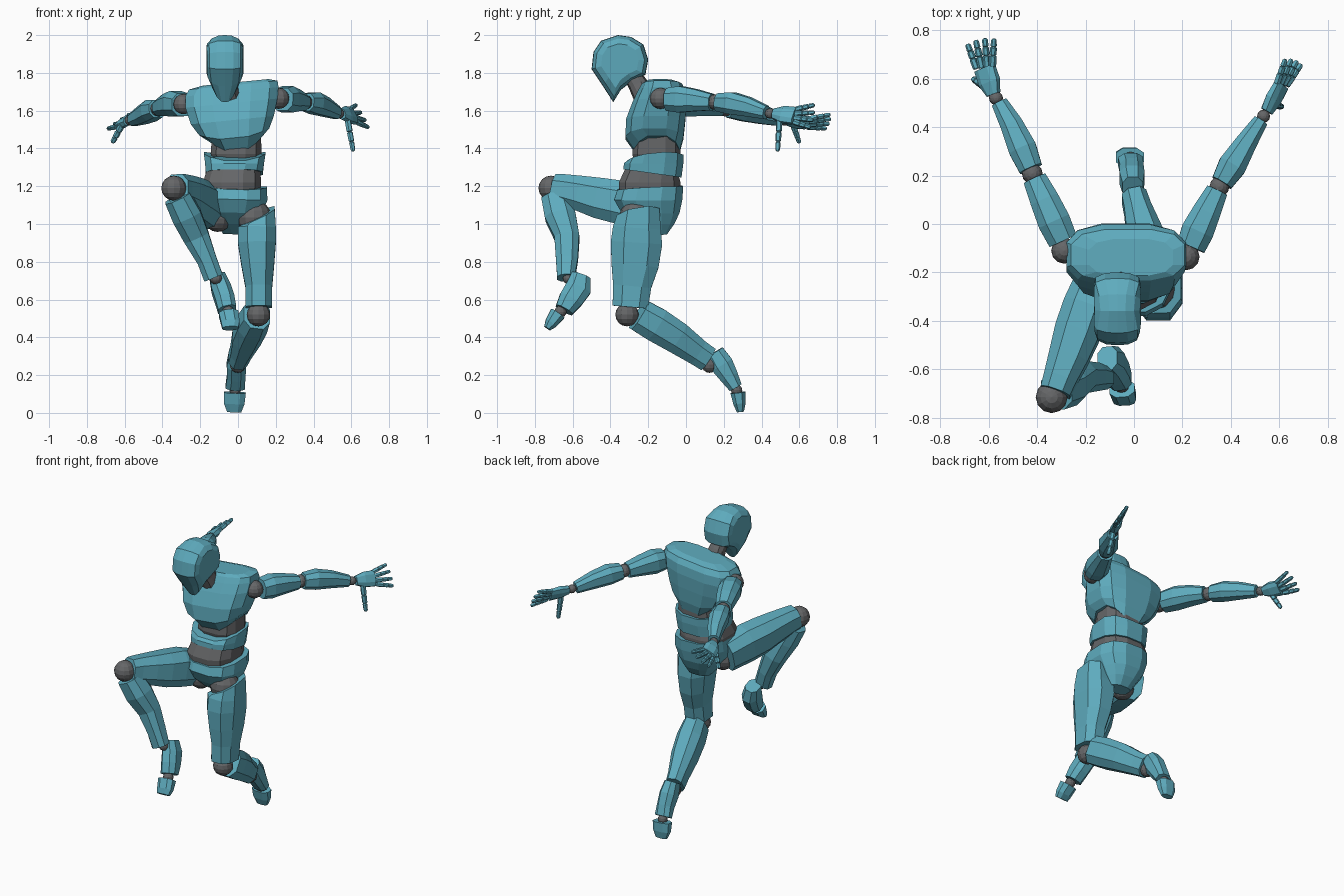
import bpy, bmesh, math
from mathutils import Vector as V


def material(name, rgb):
    m = bpy.data.materials.new(name)
    m.diffuse_color = (*rgb, 1)
    return m


TEAL = material("teal_shell", (0.113, 0.41, 0.515))
GRAY = material("gray_joint", (0.13, 0.133, 0.138))


def skin(name, rings, mat):
    """Bridge equal-sized point rings into a closed flat-shaded shell."""
    bm = bmesh.new()
    vs = [[bm.verts.new(p) for p in r] for r in rings]
    n = len(vs[0])
    for a, b in zip(vs, vs[1:]):
        for i in range(n):
            j = (i + 1) % n
            bm.faces.new((a[i], a[j], b[j], b[i]))
    bm.faces.new(vs[0][::-1])
    bm.faces.new(vs[-1])
    bmesh.ops.recalc_face_normals(bm, faces=bm.faces)
    me = bpy.data.meshes.new(name)
    bm.to_mesh(me)
    bm.free()
    me.materials.append(mat)
    ob = bpy.data.objects.new(name, me)
    bpy.context.collection.objects.link(ob)
    return ob


def oval(c, u, v, n=8, power=0.8):
    """Slightly boxy oval around c with half axes u and v."""
    pts = []
    for i in range(n):
        a = 2 * math.pi * (i + 0.5) / n
        x, y = math.cos(a), math.sin(a)
        pts.append(c + u * math.copysign(abs(x) ** power, x)
                   + v * math.copysign(abs(y) ** power, y))
    return pts


def limb(name, rows, side, mat=TEAL, n=8, cap=(0, 0, 0)):
    """Rows are (x, y, z, half width along side, half depth); cap slants the first ring."""
    ps = [V(r[:3]) for r in rows]
    axis = (ps[-1] - ps[0]).normalized()
    rings = []
    for i, r in enumerate(rows):
        d = (ps[min(i + 1, len(ps) - 1)] - ps[max(i - 1, 0)]).normalized()
        d = (d + axis).normalized()
        s = V(side)
        s = (s - d * s.dot(d)).normalized()
        rings.append(oval(ps[i], s * r[3], d.cross(s) * r[4], n))
    rings[0] = [p + axis * V(cap).dot(p - ps[0]) for p in rings[0]]
    return skin(name, rings, mat)


def trunk(name, rows, mat=TEAL, lean=0.0, power=0.75):
    """Rows are (z, x0, x1, y0, y1, arch, pitch); lean and pitch tilt, arch lifts the flanks."""
    rings = []
    for z, x0, x1, y0, y1, arch, pitch in rows:
        cx, hx, hy = (x0 + x1) / 2, (x1 - x0) / 2, (y1 - y0) / 2
        ring = oval(V((cx, (y0 + y1) / 2, z)), V((hx, 0, hx * lean)),
                    V((0, hy, hy * pitch)), 12, power)
        rings.append([p + V((0, 0, arch * ((p.x - cx) / hx) ** 2)) for p in ring])
    return skin(name, rings, mat)


def ball(name, c, r):
    bm = bmesh.new()
    bmesh.ops.create_uvsphere(bm, u_segments=12, v_segments=8, radius=r)
    me = bpy.data.meshes.new(name)
    bm.to_mesh(me)
    bm.free()
    me.materials.append(GRAY)
    ob = bpy.data.objects.new(name, me)
    ob.location = c
    bpy.context.collection.objects.link(ob)


# Head: side profile swept across the width, narrowed at the chin, crown and face
profile = [(-.36, 2.0), (-.45, 1.97), (-.49, 1.91), (-.5, 1.82), (-.44, 1.73), (-.385, 1.645),
           (-.345, 1.71), (-.28, 1.76), (-.215, 1.79), (-.2, 1.87), (-.225, 1.95), (-.29, 1.99)]
slices = [(-.097, .66), (-.09, .87), (-.05, .985), (0, 1), (.05, .985), (.09, .87), (.097, .66)]


def head_point(x, s, y, z):
    y, z = -.35 + (y + .35) * s, 1.865 + (z - 1.865) * s
    f = 1 - .62 * max(0, min(1, (1.79 - z) / .14)) - .35 * max(0, (z - 1.95) / .05)
    if y < -.42:
        f *= 1 - 1.6 * (-.42 - y)
    return (-.069 + x * f, y, z)


skin("head", [[head_point(x, s, y, z) for y, z in profile] for x, s in slices], TEAL)
limb("neck", [(-.062, -.3, 1.81, .045, .045), (-.055, -.255, 1.74, .052, .052),
              (-.045, -.215, 1.66, .062, .058)], (1, 0, 0), GRAY, 10)

# Trunk
trunk("chest", [(1.372, -.15, .135, -.275, -.03, .085, 0), (1.45, -.21, .17, -.325, -.01, .04, 0),
                (1.55, -.255, .195, -.32, 0, 0, 0), (1.64, -.285, .215, -.285, .005, 0, 0),
                (1.70, -.285, .22, -.255, 0, 0, 0), (1.735, -.265, .215, -.235, -.02, 0, 0),
                (1.75, -.19, .165, -.215, -.06, 0, 0)], lean=.1, power=.68)
trunk("upper_belly", [(1.31, -.13, .11, -.27, -.04, 0, 0), (1.37, -.148, .128, -.288, -.025, 0, 0),
                      (1.49, -.14, .125, -.275, -.03, 0, 0)], GRAY)
trunk("waist", [(1.268, -.175, .135, -.335, -.02, 0, -.14), (1.32, -.178, .142, -.333, -.01, 0, 0),
                (1.348, -.185, .15, -.315, -.01, .03, .1)])
trunk("belt", [(1.15, -.18, .12, -.355, -.025, 0, 0), (1.22, -.19, .127, -.36, -.025, 0, 0),
               (1.29, -.165, .12, -.32, -.04, 0, -.1)], GRAY)
trunk("pelvis", [(.945, -.08, .07, -.2, -.1, 0, 0), (1.0, -.12, .10, -.28, -.06, 0, 0),
                 (1.06, -.165, .13, -.345, -.03, 0, 0), (1.13, -.19, .16, -.385, -.015, 0, 0),
                 (1.19, -.187, .158, -.368, -.01, .01, .05)], lean=-.03)

# Joint balls
for name, c, r in [
        ("left_shoulder", (.215, -.135, 1.665), .056), ("right_shoulder", (-.288, -.11, 1.635), .054),
        ("left_elbow", (.353, .155, 1.645), .041), ("right_elbow", (-.42, .208, 1.612), .043),
        ("left_wrist", (.535, .445, 1.585), .027), ("right_wrist", (-.57, .52, 1.55), .029),
        ("left_hip", (.085, -.262, 1.035), .092), ("right_hip", (-.108, -.24, 1.03), .072),
        ("left_knee", (.108, -.312, .52), .062), ("right_knee", (-.34, -.715, 1.19), .066),
        ("left_ankle", (0, .125, .255), .043), ("right_ankle", (-.117, -.62, .712), .032),
        ("left_toe_joint", (-.015, .268, .12), .03), ("right_toe_joint", (-.052, -.665, .535), .032)]:
    ball(name, c, r)

# Legs
X, Z = (1, 0, 0), (0, 0, 1)
limb("left_thigh", [(.105, -.255, 1.045, .095, .118), (.1, -.26, .98, .107, .135),
                    (.1, -.262, .9, .107, .145), (.105, -.27, .78, .092, .133),
                    (.11, -.285, .67, .076, .108), (.11, -.295, .56, .075, .1)], X,
     cap=(-.5, -.25, 0))
limb("left_shin", [(.1, -.25, .52, .075, .092), (.075, -.16, .468, .085, .097),
                   (.045, -.05, .4, .08, .09), (.015, .06, .322, .06, .075),
                   (0, .115, .285, .055, .072)], X)
limb("left_foot", [(-.005, .15, .32, .045, .055), (-.008, .19, .255, .055, .065),
                   (-.01, .23, .19, .052, .052), (-.015, .262, .135, .055, .038)], X)
limb("left_toes", [(-.017, .275, .108, .062, .042), (-.02, .283, .05, .058, .035),
                   (-.02, .288, .005, .04, .02)], X)
limb("right_thigh", [(-.15, -.21, 1.075, .085, .11), (-.2, -.35, 1.115, .1, .122),
                     (-.235, -.45, 1.135, .1, .115), (-.27, -.55, 1.16, .088, .1),
                     (-.305, -.64, 1.18, .074, .088), (-.325, -.695, 1.19, .068, .08)], X)
limb("right_shin", [(-.32, -.69, 1.14, .075, .08), (-.27, -.665, 1.04, .083, .087),
                    (-.22, -.63, .93, .073, .07), (-.165, -.63, .81, .056, .062),
                    (-.13, -.635, .715, .055, .05)], X)
limb("right_foot", [(-.11, -.555, .725, .045, .055), (-.09, -.57, .66, .055, .073),
                    (-.07, -.61, .6, .055, .068), (-.057, -.645, .545, .052, .052)], X)
limb("right_toes", [(-.05, -.68, .525, .055, .045), (-.04, -.715, .475, .052, .035),
                    (-.04, -.735, .448, .045, .02)], X)

# Arms
limb("left_upper_arm", [(.235, -.095, 1.66, .064, .064), (.262, -.03, 1.66, .074, .072),
                        (.3, .05, 1.655, .062, .062), (.343, .138, 1.645, .046, .048)], Z)
limb("left_forearm", [(.363, .17, 1.645, .05, .048), (.405, .24, 1.64, .062, .062),
                      (.46, .33, 1.62, .054, .048), (.522, .425, 1.59, .037, .033)], Z)
limb("right_upper_arm", [(-.293, -.07, 1.632, .064, .065), (-.33, .01, 1.637, .072, .072),
                         (-.37, .1, 1.63, .062, .064), (-.41, .187, 1.615, .047, .052)], Z)
limb("right_forearm", [(-.426, .228, 1.61, .05, .052), (-.46, .31, 1.6, .06, .062),
                       (-.505, .41, 1.577, .052, .05), (-.555, .5, 1.553, .037, .036)], Z)


def hand(side, wrist, knuckle, tip_a, tip_b, thumb):
    """Palm, four jointed fingers fanned from tip_a to tip_b, and a thumb."""
    wrist, knuckle, tip_a, tip_b, thumb = map(V, (wrist, knuckle, tip_a, tip_b, thumb))
    spread = (tip_b - tip_a).normalized()
    limb(side + "_palm", [(*wrist, .03, .024), (*wrist.lerp(knuckle, .45), .05, .028),
                          (*knuckle, .052, .02)], spread)

    def finger(name, a, b, r):
        steps = [(0, .8), (.05, 1), (.38, 1), (.41, .6), (.44, .95), (.68, .9),
                 (.71, .55), (.74, .85), (.95, .75), (1, .45)]
        limb(name, [(*a.lerp(b, t), r * k, r * k) for t, k in steps], spread, TEAL, 6)

    for i in range(4):
        f = i / 3
        tip = tip_a.lerp(tip_b, f)
        reach = (1.0, 1.06, 1.04, .94)[i]
        base = knuckle + spread * (f - .5) * .078
        finger(f"{side}_finger_{i + 1}", base, base + (tip - base) * reach, .0145)
    finger(side + "_thumb", wrist.lerp(knuckle, .3) + spread * .025, thumb, .0165)


hand("left", (.548, .465, 1.583), (.61, .575, 1.573),
     (.625, .68, 1.63), (.695, .665, 1.51), (.61, .485, 1.385))
hand("right", (-.58, .535, 1.548), (-.617, .645, 1.535),
     (-.578, .765, 1.58), (-.69, .75, 1.505), (-.665, .6, 1.43))
